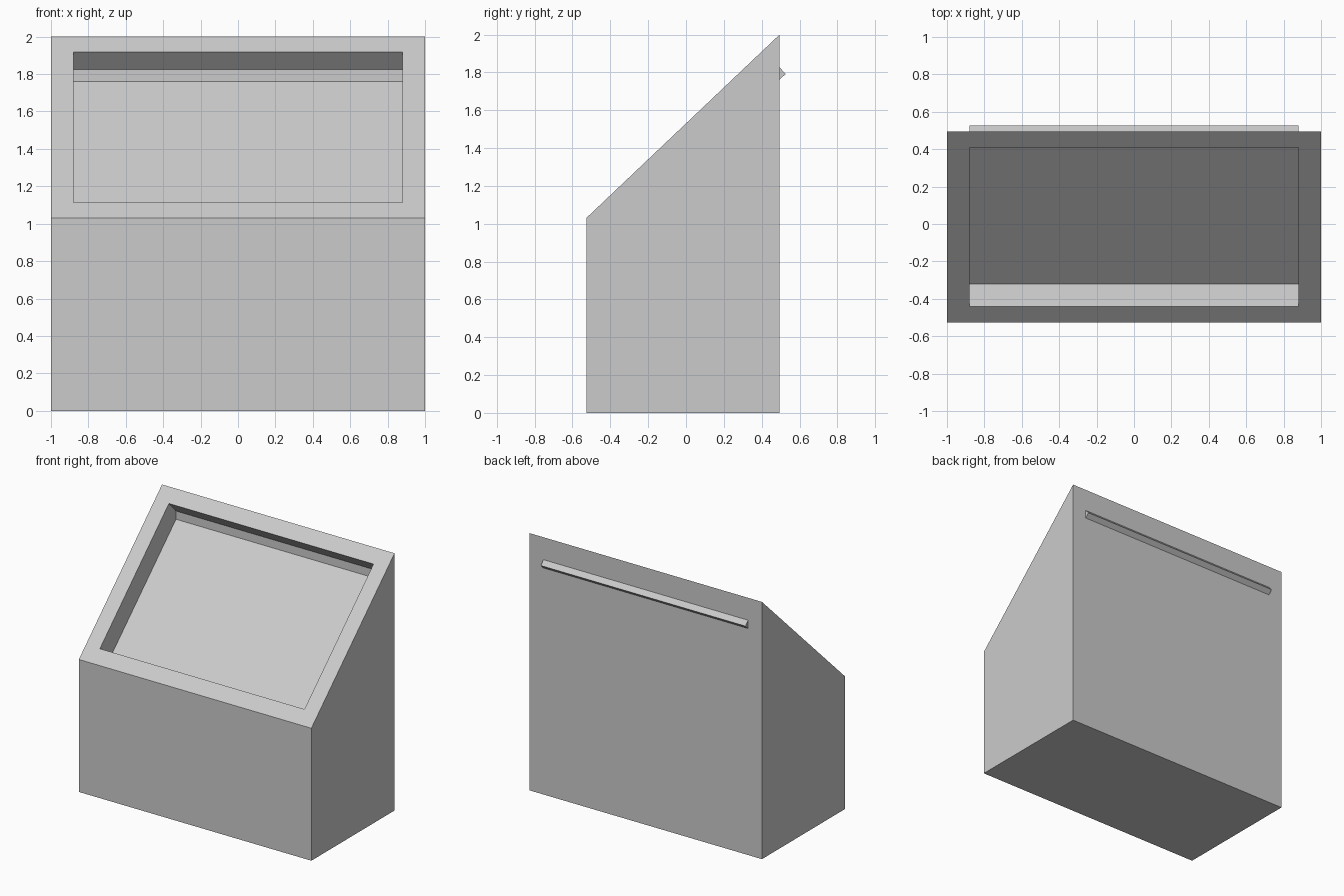
import bpy, bmesh

if "Cube" in bpy.data.objects:
    bpy.data.objects.remove(bpy.data.objects["Cube"])

WIDTH = 2.0
RIM = 0.12      # border around the sunken panel
DEPTH = 0.173   # panel depth; its upper edge pokes through the back wall

# Side profile (y, z): box with a sloped top
profile = [(-0.527, 0), (0.495, 0), (0.495, 2.0), (-0.527, 1.03)]

bm = bmesh.new()

# Sloped cabinet body, extruded across the width
side = bm.faces.new([bm.verts.new((-WIDTH / 2, y, z)) for y, z in profile])
ext = bmesh.ops.extrude_face_region(bm, geom=[side], use_keep_orig=True)
new_verts = [g for g in ext["geom"] if isinstance(g, bmesh.types.BMVert)]
bmesh.ops.translate(bm, verts=new_verts, vec=(WIDTH, 0, 0))
bmesh.ops.recalc_face_normals(bm, faces=bm.faces[:])

# Sunken panel in the sloped top
bm.normal_update()
slope = next(f for f in bm.faces if f.normal.z > 0.5)
bmesh.ops.inset_region(bm, faces=[slope], thickness=RIM, use_even_offset=True)
normal = slope.normal.copy()
panel = bmesh.ops.extrude_discrete_faces(bm, faces=[slope])["faces"][0]
bmesh.ops.translate(bm, verts=panel.verts[:], vec=-normal * DEPTH)
bm.normal_update()

mesh = bpy.data.meshes.new("sloped_cabinet")
bm.to_mesh(mesh)
bm.free()
body = bpy.data.objects.new("sloped_cabinet", mesh)
bpy.context.collection.objects.link(body)
